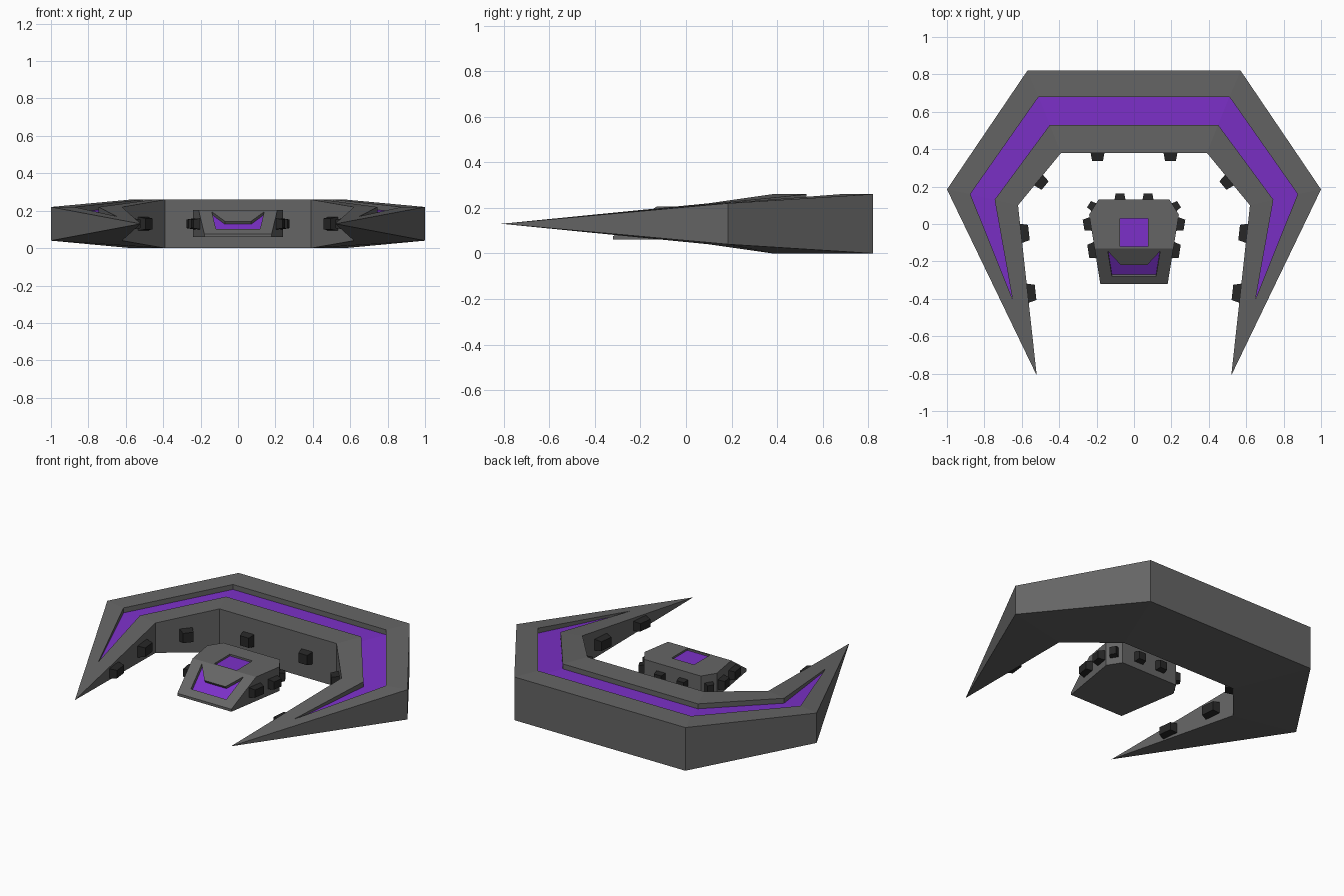
import bpy, bmesh
from mathutils import Vector, Matrix

if "Cube" in bpy.data.objects:
    bpy.data.objects.remove(bpy.data.objects["Cube"])


def material(name, rgb):
    m = bpy.data.materials.new(name)
    m.diffuse_color = (*rgb, 1)
    m.use_nodes = True
    m.node_tree.nodes["Principled BSDF"].inputs["Base Color"].default_value = m.diffuse_color
    return m


GREY = material("hull_grey", (0.13, 0.13, 0.13))
DARK = material("dark_grey", (0.02, 0.02, 0.02))
PURPLE = material("purple", (0.2, 0.03, 0.58))


def make(name, faces, mat, mirror=False):
    """Object from a list of faces, each a list of points."""
    bm = bmesh.new()
    for f in faces:
        bm.faces.new([bm.verts.new(p) for p in f])
    bmesh.ops.remove_doubles(bm, verts=bm.verts, dist=1e-5)
    bmesh.ops.recalc_face_normals(bm, faces=bm.faces)
    me = bpy.data.meshes.new(name)
    bm.to_mesh(me)
    bm.free()
    me.materials.append(mat)
    ob = bpy.data.objects.new(name, me)
    bpy.context.collection.objects.link(ob)
    if mirror:
        mod = ob.modifiers.new("mirror", 'MIRROR')
        mod.use_clip = True
    return ob


def prism(a, b):
    """Faces of a solid between two matching outlines."""
    n = len(a)
    return [a, b[::-1]] + [[a[i], a[(i + 1) % n], b[(i + 1) % n], b[i]] for i in range(n)]


# Crescent hull: stations of outer edge, groove outer, groove inner, inner edge
stations = [
    ([(0, .82), (0, .68), (0, .53), (0, .38)], .26),
    ([(.57, .82), (.51, .68), (.45, .53), (.39, .38)], .26),
    ([(1, .185), (.875, .16), (.745, .13), (.62, .10)], .22),
]
tip = (.52, -.81, .13)
groove_tip = (.65, -.40, .17)
groove_low = (.65, -.40, .16)
DEPTH = .03
rows = []
for pts, z in stations:
    o, go, gi, i = [(x, y, z) for x, y in pts]
    lo, li = [(*p, .26 - z) for p in (pts[0], pts[3])]
    fo, fi = [(*p, z - DEPTH) for p in (pts[1], pts[2])]
    rows.append([lo, o, go, fo, fi, gi, i, li])
rows.append([tip, tip, groove_tip, groove_low, groove_low, groove_tip, tip, tip])

hull, inlay = [], []
for a, b in zip(rows, rows[1:]):
    for k in range(8):
        quad = []
        for p in (a[k], a[(k + 1) % 8], b[(k + 1) % 8], b[k]):
            if p not in quad:
                quad.append(p)
        (inlay if k == 3 else hull).append(quad)
make("crescent_hull", hull, GREY, True)
make("groove_inlay", inlay, PURPLE, True)

# Central pod: prism with a sloping nose
half = [(.18, -.32), (.24, .05), (.19, .13)]
outline = half + [(-x, y) for x, y in reversed(half)]
pod = make("pod", prism([(x, y, .06) for x, y in outline],
                        [(x, y, .205) for x, y in outline]), GREY)
nose = Vector((0, -.32, .075))
normal = Vector((0, -.13, .19)).normalized()
bm = bmesh.new()
bm.from_mesh(pod.data)
cut = bmesh.ops.bisect_plane(bm, geom=bm.verts[:] + bm.edges[:] + bm.faces[:],
                             plane_co=nose, plane_no=normal, clear_outer=True)
bmesh.ops.holes_fill(bm, edges=[e for e in bm.edges if e.is_boundary])
bmesh.ops.recalc_face_normals(bm, faces=bm.faces)
bm.to_mesh(pod.data)
bm.free()


def recess(name, rim, n, depth):
    """Cut a recess into the pod and lay a purple panel on its floor."""
    rim = [Vector(p) for p in rim]
    cutter = make(name + "_cutter", prism([p + n * .03 for p in rim],
                                          [p - n * depth for p in rim]), GREY)
    cutter.hide_render = True
    cutter.hide_set(True)
    mod = pod.modifiers.new(name, 'BOOLEAN')
    mod.operation = 'DIFFERENCE'
    mod.solver = 'EXACT'
    mod.object = cutter
    make(name + "_panel", [[p - n * (depth - .001) for p in rim]], PURPLE)


recess("hatch", [(-.075, -.12, .205), (.075, -.12, .205), (.075, .03, .205), (-.075, .03, .205)],
       Vector((0, 0, 1)), .012)
visor = [(.118, -.28), (.14, -.145), (.07, -.22)]
visor += [(-x, y) for x, y in reversed(visor)]
recess("visor", [(x, y, .075 + (y + .32) * .13 / .19) for x, y in visor], normal, .02)


# Tapered dark blocks on the pod and on the inner wall of the crescent
def block(name, x, y, direction, width, height, out):
    d = Vector((*direction, 0)).normalized()
    s = Vector((-d.y, d.x, 0))
    up = Vector((0, 0, 1))
    base = Vector((x, y, .13))

    def ring(off, k):
        return [base + d * off + s * (a * width / 2 * k) + up * (b * height / 2 * k)
                for a, b in ((-1, -1), (1, -1), (1, 1), (-1, 1))]
    make(name, prism(ring(-.004, 1), ring(out, .78)), DARK, False)


blocks = [
    ("pod_rear", .075, .13, (0, 1), .06, .06, .033),
    ("pod_corner", .215, .09, (.85, .53), .05, .06, .03),
    ("pod_side", .232, .0, (.987, -.16), .075, .06, .038),
    ("pod_front_side", .209, -.14, (.987, -.16), .09, .06, .036),
    ("wall_rear", .195, .38, (0, -1), .075, .075, .042),
    ("wall_corner", .51, .234, (-.77, -.63), .075, .075, .045),
    ("wall_arm", .604, -.05, (-.994, .11), .105, .07, .042),
    ("wall_tip", .568, -.37, (-.994, .11), .105, .06, .042),
]
for name, x, y, d, w, h, out in blocks:
    for side, sx in (("right", 1), ("left", -1)):
        block(f"{name}_block_{side}", sx * x, y, (sx * d[0], d[1]), w, h, out)
